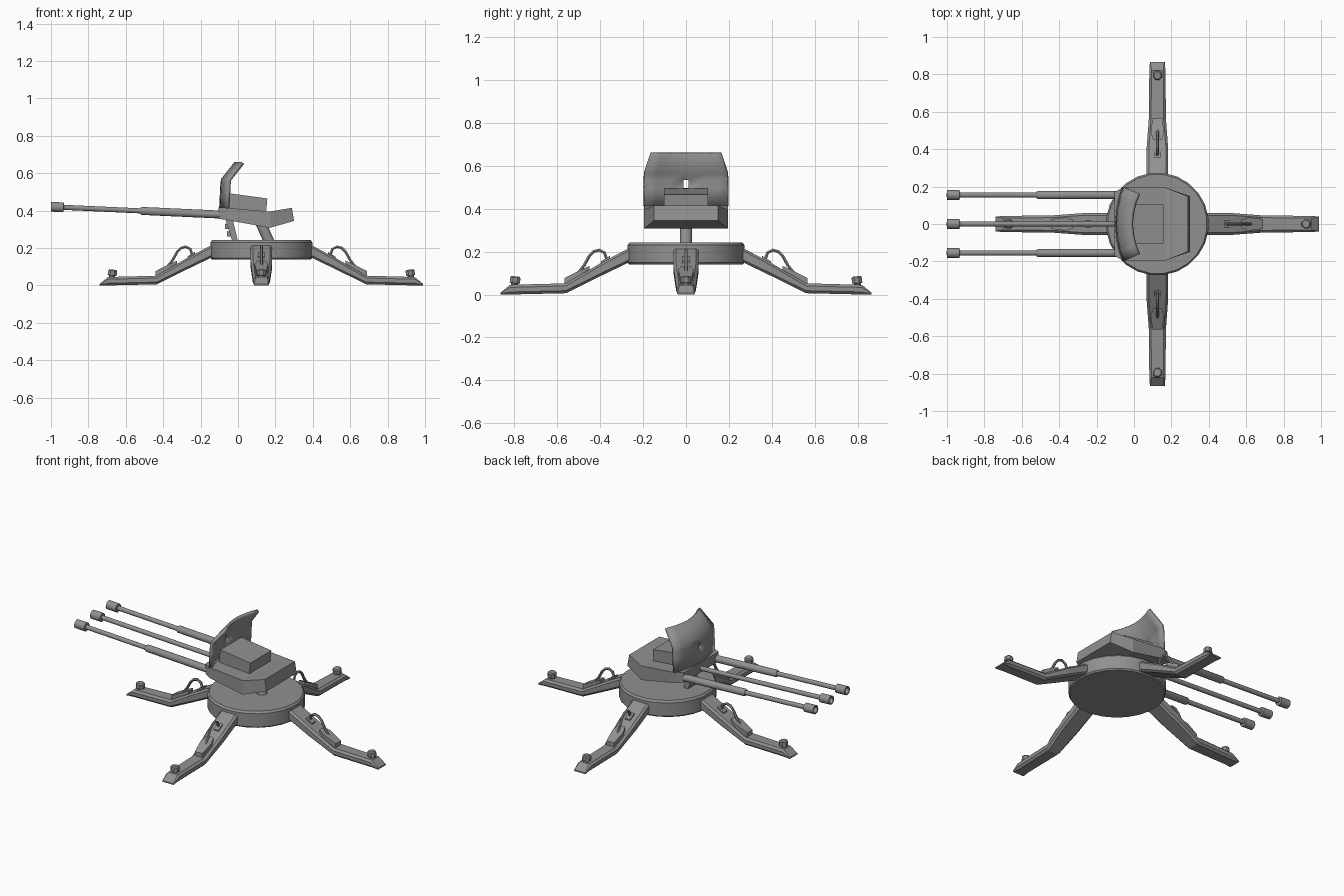
import bpy, bmesh
from math import cos, sin, pi, radians
from mathutils import Vector, Matrix

if "Cube" in bpy.data.objects:
    bpy.data.objects.remove(bpy.data.objects["Cube"], do_unlink=True)

GREY = (0.28, 0.28, 0.28, 1)
metal = bpy.data.materials.new("grey metal")
metal.use_nodes = True
metal.diffuse_color = GREY
metal.node_tree.nodes["Principled BSDF"].inputs["Base Color"].default_value = GREY

CENTRE = Matrix.Translation((0.125, 0, 0))


def finish(name, bm, matrix=Matrix(), smooth=False):
    bmesh.ops.recalc_face_normals(bm, faces=bm.faces)
    mesh = bpy.data.meshes.new(name)
    bm.to_mesh(mesh)
    bm.free()
    mesh.transform(matrix)
    mesh.materials.append(metal)
    if smooth:
        mesh.shade_smooth()
        mesh.set_sharp_from_angle(angle=radians(35))
    ob = bpy.data.objects.new(name, mesh)
    bpy.context.collection.objects.link(ob)
    return ob


def loft(name, rings, matrix=Matrix(), smooth=False):
    """Skin a row of equal rings and cap both ends."""
    bm = bmesh.new()
    rows = [[bm.verts.new(p) for p in ring] for ring in rings]
    for a, b in zip(rows, rows[1:]):
        for i in range(len(a)):
            j = (i + 1) % len(a)
            bm.faces.new((a[i], a[j], b[j], b[i]))
    bm.faces.new(rows[0])
    bm.faces.new(rows[-1])
    return finish(name, bm, matrix, smooth)


def ring(centre, axis, radius, sides):
    axis = Vector(axis).normalized()
    side = Vector((0, 1, 0)) if abs(axis.y) < 0.9 else Vector((1, 0, 0))
    u = axis.cross(side).normalized()
    v = axis.cross(u)
    turn = [2 * pi * (i + 0.5) / sides for i in range(sides)]
    return [Vector(centre) + radius * (cos(t) * u + sin(t) * v) for t in turn]


def spin(name, start, axis, steps, sides, matrix=Matrix(), smooth=True):
    """Round part from (distance, radius) steps along an axis."""
    start, axis = Vector(start), Vector(axis).normalized()
    rings = [ring(start + axis * d, axis, r, sides) for d, r in steps]
    return loft(name, rings, matrix, smooth)


def slab(name, profile, half, matrix=Matrix(), y=0):
    """Side profile in x and z, given thickness along y."""
    rings = [[(x, y + s * half, z) for x, z in profile] for s in (-1, 1)]
    return loft(name, rings, matrix)


# Round base
spin("base_disc", (0.125, 0, 0.14), (0, 0, 1),
     [(0, 0.268), (0.008, 0.275), (0.09, 0.275), (0.102, 0.266)], 24)

# Four legs, each with a foot bolt, step plate and carrying handle
leg_steps = [(0.24, 0.162, 0.23, 0.058), (0.40, 0.085, 0.145, 0.058),
             (0.56, 0.006, 0.052, 0.046), (0.82, 0, 0.045, 0.043),
             (0.865, 0, 0.008, 0.040)]
handle_path = [(0.51, 0.09), (0.475, 0.135), (0.45, 0.18), (0.43, 0.20),
               (0.405, 0.207), (0.38, 0.195), (0.365, 0.15)]
for k, side in enumerate(("left", "back", "right", "front")):
    m = CENTRE @ Matrix.Rotation(k * pi / 2, 4, "Z")
    rings = []
    for r, low, high, w in leg_steps:
        c = min(0.012, (high - low) / 3)
        rings.append([(r, -w + c, low), (r, -w, low + c), (r, -w, high - c),
                      (r, -w + c, high), (r, w - c, high), (r, w, high - c),
                      (r, w, low + c), (r, w - c, low)])
    loft(side + "_leg", rings, m)

    spin(side + "_foot_bolt", (0.80, 0, 0.035), (-0.12, 0, 1),
         [(0, 0.018), (0.017, 0.018), (0.019, 0.026), (0.044, 0.026),
          (0.050, 0.020)], 8, m, smooth=False)

    plate = [[(r, -w, z - 0.03), (r, w, z - 0.03), (r, w, z), (r, -w, z)]
             for r, z, w in ((0.45, 0.133, 0.022), (0.49, 0.115, 0.036),
                             (0.565, 0.077, 0.026))]
    loft(side + "_step_plate", plate, m)
    slab(side + "_handle_socket",
         [(0.355, 0.15), (0.395, 0.13), (0.395, 0.155), (0.355, 0.18)], 0.018, m)

    pts = [Vector((r, 0, z)) for r, z in handle_path]
    tube = []
    for i, p in enumerate(pts):
        along = pts[min(i + 1, len(pts) - 1)] - pts[max(i - 1, 0)]
        tube.append(ring(p, along, 0.008, 6))
    loft(side + "_handle", tube, m, True)

# Slanted mount and the front linkage
spin("turret_post", (0.17, 0, 0.225), (-0.04, 0, 0.09),
     [(0, 0.029), (0.12, 0.029)], 12)
slab("front_link", [(-0.07, 0.36), (-0.03, 0.36), (0.0, 0.235), (-0.03, 0.235)],
     0.025)
for x, z in ((-0.055, 0.315), (-0.045, 0.275)):
    slab("link_lug", [(x - 0.015, z - 0.012), (x + 0.025, z - 0.015),
                      (x + 0.025, z + 0.012), (x - 0.015, z + 0.015)], 0.015)

# Gun housing with tapered ends, and the box on top
housing = [(-0.105, -0.105, 0.357, 0.418, 0.17), (-0.06, -0.06, 0.350, 0.415, 0.195),
           (0.17, 0.17, 0.308, 0.395, 0.195), (0.30, 0.288, 0.345, 0.415, 0.148)]
loft("gun_housing", [[(xl, -w, low), (xl, w, low), (xh, w, high), (xh, -w, high)]
                     for xl, xh, low, high, w in housing])
slab("ammunition_box", [(-0.06, 0.40), (0.15, 0.39), (0.157, 0.465), (-0.05, 0.493)],
     0.103)

# Curved shield with a sight slot
bm = bmesh.new()
rows = [(0.412, -0.092, 0.195), (0.495, -0.088, 0.195), (0.535, -0.086, 0.195),
        (0.565, -0.083, 0.193), (0.655, -0.012, 0.163)]
columns = [-1, -0.72, -0.4, -0.06, 0.06, 0.4, 0.72, 1]
grid = [[bm.verts.new((x + 0.038 * abs(c) ** 2, c * w, z)) for c in columns]
        for z, x, w in rows]
for i in range(len(rows) - 1):
    for j in range(len(columns) - 1):
        if (i, j) != (1, 3):
            bm.faces.new((grid[i][j], grid[i][j + 1],
                          grid[i + 1][j + 1], grid[i + 1][j]))
shield = finish("gun_shield", bm, smooth=True)
thick = shield.modifiers.new("thickness", "SOLIDIFY")
thick.thickness = 0.018
thick.offset = 0

# Three barrels with flared, hollow muzzles; sleeves on the outer two
root, aim = Vector((-0.07, 0, 0.378)), Vector((-0.893, 0, 0.041))
for label, y in (("left", -0.155), ("middle", 0), ("right", 0.155)):
    start = root + Vector((0, y, 0))
    spin(label + "_barrel", start, aim,
         [(-0.03, 0.014), (0.862, 0.014), (0.864, 0.027), (0.931, 0.027),
          (0.931, 0.019), (0.88, 0.019)], 12)
    if y:
        spin(label + "_barrel_sleeve", start, aim,
             [(-0.03, 0.022), (0.445, 0.022), (0.452, 0.017)], 12)
